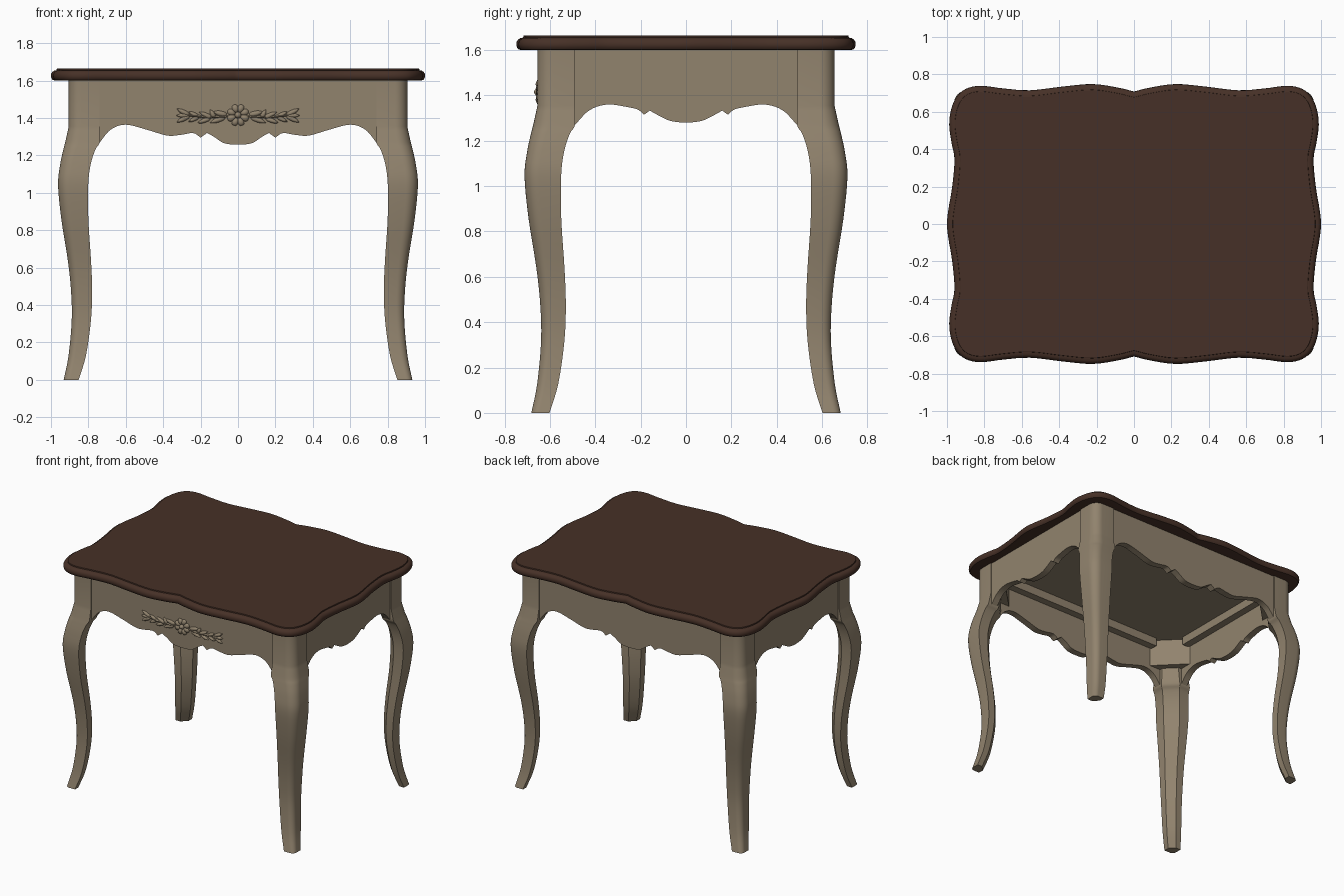
import bpy, bmesh, math
from mathutils import Vector

if "Cube" in bpy.data.objects:
    bpy.data.objects.remove(bpy.data.objects["Cube"])


def material(name, rgb):
    m = bpy.data.materials.new(name)
    m.diffuse_color = (*rgb, 1)
    m.use_nodes = True
    m.node_tree.nodes["Principled BSDF"].inputs["Base Color"].default_value = m.diffuse_color
    return m


TAUPE = material("taupe paint", (0.285, 0.228, 0.155))
BROWN = material("dark brown wood", (0.062, 0.030, 0.020))
CX, CY = 0.905, 0.655            # outer corner of the frame
LEG_W, RECESS, THICK, TOP = 0.165, 0.008, 0.05, 1.605


def finish(name, bm, mat, angle=32):
    bmesh.ops.recalc_face_normals(bm, faces=bm.faces)
    me = bpy.data.meshes.new(name)
    bm.to_mesh(me)
    bm.free()
    me.materials.append(mat)
    me.shade_smooth()
    me.set_sharp_from_angle(angle=math.radians(angle))
    ob = bpy.data.objects.new(name, me)
    bpy.context.scene.collection.objects.link(ob)
    return ob


def spline(pts, n=6):
    """Open Catmull-Rom curve through points of any dimension."""
    p = [Vector(q) for q in pts]
    p = [2 * p[0] - p[1]] + p + [2 * p[-1] - p[-2]]
    out = []
    for i in range(1, len(p) - 2):
        a, b, c, d = p[i - 1:i + 3]
        for k in range(n):
            t = k / n
            out.append(0.5 * (2 * b + (c - a) * t + (2 * a - 5 * b + 4 * c - d) * t * t
                              + (3 * b - a - 3 * c + d) * t ** 3))
    return out + [p[-2]]


def loft(name, rings, mat):
    bm = bmesh.new()
    vs = [[bm.verts.new(c) for c in r] for r in rings]
    n = len(vs[0])
    for lo, hi in zip(vs, vs[1:]):
        for i in range(n):
            j = (i + 1) % n
            bm.faces.new((lo[i], lo[j], hi[j], hi[i]))
    bm.faces.new(vs[0])
    bm.faces.new(vs[-1])
    return finish(name, bm, mat)


def prism(name, pts, vec, mat=TAUPE):
    return loft(name, [pts, [tuple(Vector(p) + Vector(vec)) for p in pts]], mat)


# Table top: wavy outline with a moulded edge
quarter = [(0, .708), (.08, .728), (.22, .748), (.38, .735), (.556, .715), (.70, .725),
           (.82, .739), (.90, .722), (.948, .68), (.977, .615), (.988, .53), (.975, .43),
           (.96, .345), (.972, .2), (.992, .08), (1, 0)]
half = spline(quarter + [(x, -y) for x, y in quarter[-2::-1]], 4)
outline = half + [Vector((-p.x, p.y)) for p in half[-2:0:-1]]


def inset(d, z):
    ring, n = [], len(outline)
    for i, p in enumerate(outline):
        t = (outline[(i + 1) % n] - outline[i - 1]).normalized()
        ring.append((p.x + t.y * d, p.y - t.x * d, z))
    return ring


edge = [(.022, 1.600), (.010, 1.603), (.003, 1.611), (0, 1.622), (.001, 1.636),
        (.008, 1.647), (.018, 1.653), (.030, 1.655), (.031, 1.663), (.034, 1.665)]
loft("table_top", [inset(d, z) for d, z in edge], BROWN)

# Cabriole legs: height, outward bulge, inward reach from the frame corner
rows = [(0, .027, .053), (.13, .001, .092), (.32, -.016, .119), (.48, -.012, .125),
        (.64, .005, .119), (.855, .039, .105), (1.04, .057, .104), (1.15, .046, .117),
        (1.23, .029, .142), (1.27, .019, .165), (1.355, 0, .165)]
stations = [(z, -d, min(w, LEG_W)) for z, d, w in spline(rows, 4)] + [(TOP, 0, LEG_W)]


def leg_section(lo, hi):
    """Rounded outer corner, flat sides, chamfered inner corner."""
    r, c = .4 * (hi - lo), .5 * (hi - lo)
    arc = [(lo + r - r * math.cos(t), lo + r - r * math.sin(t))
           for t in (math.pi / 2 * k / 8 for k in range(9))]
    return arc + [(hi, lo), (hi, hi - c), (hi - c, hi), (lo, hi)]


for sy, fb in ((-1, "front"), (1, "back")):
    for sx, lr in ((-1, "left"), (1, "right")):
        loft(f"{fb}_{lr}_leg",
             [[(sx * (CX - a), sy * (CY - b), z) for a, b in leg_section(lo, hi)]
              for z, lo, hi in stations], TAUPE)
        # Diagonal block bracing the corner inside
        tri = [(.055, .055), (.26, .055), (.055, .26)]
        prism(f"{fb}_{lr}_corner_block",
              [(sx * (CX - a), sy * (CY - b), 1.39) for a, b in tri], (0, 0, .21))


# Aprons with scalloped lower edges (half profiles, broken at the cusps)
def scallop(segments):
    right = []
    for s in segments:
        right += spline(s, 5)[:-1]
    right.append(Vector(segments[-1][-1]))
    full = [(-p.x, p.y) for p in right[:0:-1]] + [tuple(p) for p in right]
    return full + [(full[-1][0], TOP), (full[0][0], TOP)]


long_edge = scallop([
    [(0, 1.257), (.05, 1.26), (.085, 1.27), (.125, 1.297), (.165, 1.32)],
    [(.165, 1.32), (.20, 1.295)],
    [(.20, 1.295), (.24, 1.319), (.31, 1.309), (.38, 1.306), (.487, 1.337),
     (.6, 1.364), (.68, 1.338), (.74, 1.268)]])
short_edge = scallop([
    [(0, 1.28), (.05, 1.284), (.093, 1.297), (.16, 1.333)],
    [(.16, 1.333), (.185, 1.315)],
    [(.185, 1.315), (.21, 1.336), (.25, 1.347), (.345, 1.36), (.425, 1.335), (.49, 1.27)]])
ay, ax = CY - RECESS, CX - RECESS
for s, fb, lr in ((-1, "front", "left"), (1, "back", "right")):
    prism(f"{fb}_apron", [(x, s * ay, z) for x, z in long_edge], (0, -s * THICK, 0))
    prism(f"{lr}_apron", [(s * ax, y, z) for y, z in short_edge], (-s * THICK, 0, 0))
    # Cleats under the top, inside the aprons
    y0, x0 = s * (ay - THICK), s * (ax - THICK)
    prism(f"{fb}_cleat", [(-.66, y0, 1.53), (.66, y0, 1.53), (.66, y0, 1.6), (-.66, y0, 1.6)],
          (0, -s * .055, 0))
    prism(f"{lr}_cleat", [(x0, -.41, 1.53), (x0, .41, 1.53), (x0, .41, 1.6), (x0, -.41, 1.6)],
          (-s * .055, 0, 0))

# Painted panel under the top
prism("under_panel", [(-.86, -.61, 1.592), (.86, -.61, 1.592), (.86, .61, 1.592),
                      (-.86, .61, 1.592)], (0, 0, .01))

# Carved flower spray on the front apron
orn = bmesh.new()


def leaf(x, z, length, width, deg, depth=.014, taper=.6):
    """Flattened petal starting at (x, z) and pointing along the angle."""
    a = math.radians(deg)
    for v in bmesh.ops.create_uvsphere(orn, u_segments=10, v_segments=8, radius=1)["verts"]:
        u, w, h = v.co.z, v.co.x, v.co.y
        along = (u + 1) * length / 2
        across = w * width / 2 * (1 - taper * u * abs(u))
        v.co = (x + along * math.cos(a) - across * math.sin(a), -ay - h * depth,
                z + along * math.sin(a) + across * math.cos(a))


FZ = 1.415
for k in range(8):
    a = 45 * k + 22.5
    leaf(.014 * math.cos(math.radians(a)), FZ + .014 * math.sin(math.radians(a)),
         .046, .036, a, .016, -.35)
leaf(-.018, FZ, .036, .036, 0, .024, 0)
# one side: start x, height offset, length, width, angle
spray = [(.05, -.005, .12, .014, -4), (.15, -.013, .14, .014, 6),
         (.06, .0, .075, .03, 14), (.07, -.012, .085, .028, -20),
         (.125, -.015, .05, .026, 62), (.14, -.015, .075, .026, 25),
         (.15, -.018, .07, .024, -20), (.21, -.01, .06, .024, 28), (.21, -.01, .06, .022, -25),
         (.26, .0, .075, .026, 27), (.26, -.002, .07, .024, 0), (.26, -.004, .075, .026, -27)]
for x, dz, length, w, deg in spray:
    leaf(x, FZ + dz, length, w, deg)
    leaf(-x, FZ + dz, length, w, 180 - deg)
finish("flower_carving", orn, TAUPE, 50)
